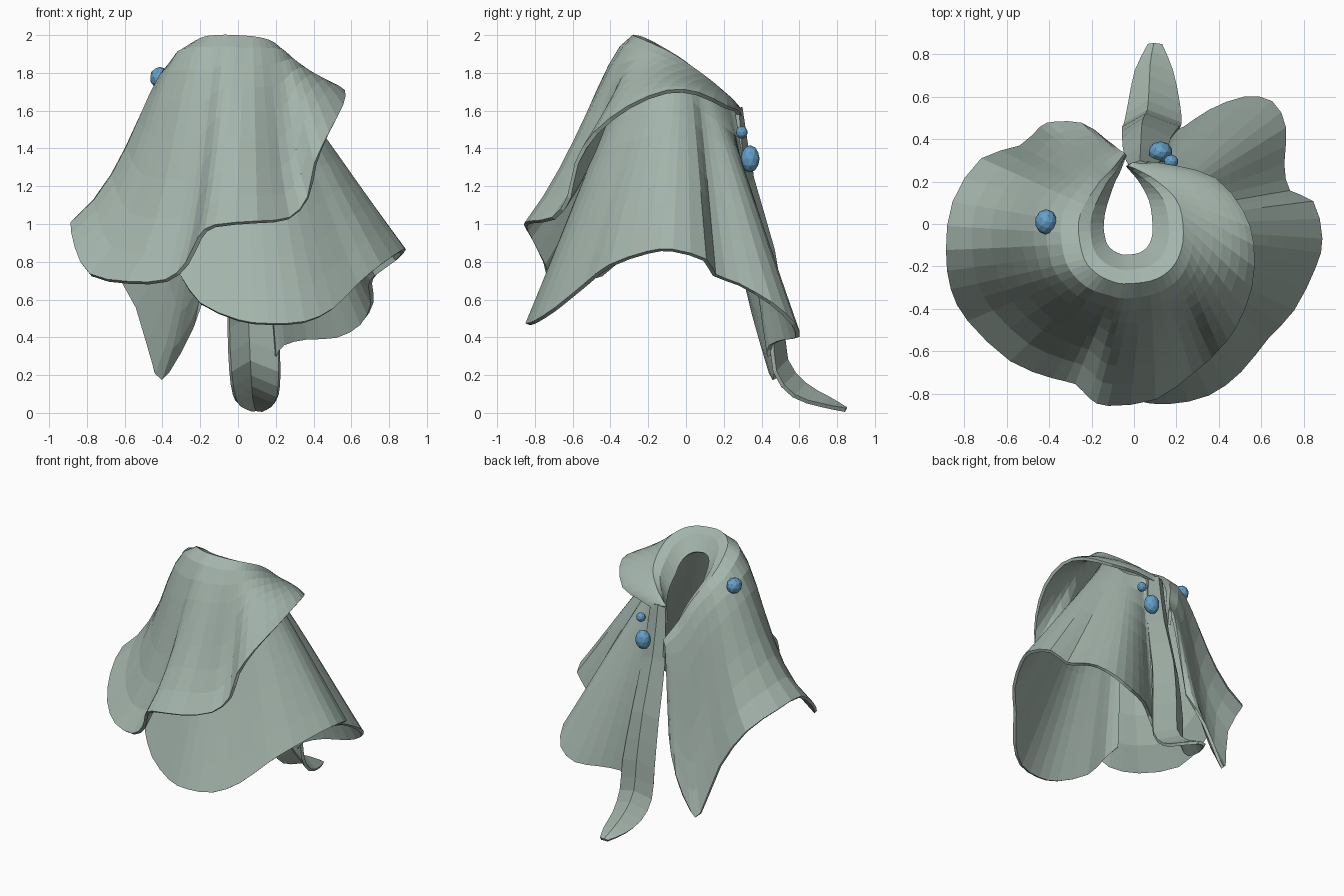
import bpy
import bmesh
import math
from mathutils import Vector

old = bpy.data.objects.get("Cube")
if old:
    bpy.data.objects.remove(old, do_unlink=True)


def make_material(name, rgb):
    mat = bpy.data.materials.new(name)
    mat.use_nodes = True
    colour = (*rgb, 1)
    mat.diffuse_color = colour
    mat.node_tree.nodes["Principled BSDF"].inputs["Base Color"].default_value = colour
    return mat


def curve_point(points, t):
    """Catmull-Rom point on a polyline, t runs from zero to one."""
    last = len(points) - 1
    pos = t * last
    i = min(int(pos), last - 1)
    f = pos - i
    b, c = Vector(points[i]), Vector(points[i + 1])
    a = Vector(points[i - 1]) if i else b * 2 - c
    d = Vector(points[i + 2]) if i + 2 <= last else c * 2 - b
    m, n = (c - a) / 2, (d - b) / 2
    return (b * (2 * f**3 - 3 * f**2 + 1) + m * (f**3 - 2 * f**2 + f)
            + c * (3 * f**2 - 2 * f**3) + n * (f**3 - f**2))


def drape(top, hem, shoulder, flare, rows=8):
    """Cubic cloth line; shoulder and flare are (outward, downward) fractions."""
    span = hem - top
    c1, c2 = [top + Vector((span.x * out, span.y * out, span.z * down))
              for out, down in (shoulder, flare)]
    line = []
    for r in range(rows + 1):
        t = r / rows
        s = 1 - t
        line.append(top * s**3 + c1 * 3 * s * s * t + c2 * 3 * s * t * t + hem * t**3)
    return line


def sheet(name, columns, mat, thickness=0.022):
    """Skin neighbouring columns into one faceted cloth panel with thickness."""
    bm = bmesh.new()
    grid = [[bm.verts.new(p) for p in col] for col in columns]
    for left, right in zip(grid, grid[1:]):
        for r in range(len(left) - 1):
            bm.faces.new((left[r], left[r + 1], right[r + 1], right[r]))
    bmesh.ops.recalc_face_normals(bm, faces=bm.faces)
    mesh = bpy.data.meshes.new(name)
    bm.to_mesh(mesh)
    bm.free()
    mesh.materials.append(mat)
    obj = bpy.data.objects.new(name, mesh)
    bpy.context.collection.objects.link(obj)
    solid = obj.modifiers.new("thickness", "SOLIDIFY")
    solid.thickness = thickness
    solid.offset = 0


cloth = make_material("sage cloth", (0.37, 0.46, 0.41))
blue = make_material("blue bead", (0.13, 0.35, 0.58))

# Outer wrap: collar crest and hem, from the back seam round the front
crest = [(-.05, .33, 1.38), (-.11, .25, 1.5), (-.18, .17, 1.66), (-.26, .02, 1.83),
         (-.24, -.15, 1.94), (-.18, -.23, 1.98), (-.1, -.27, 1.99), (-.03, -.28, 1.99),
         (.1, -.26, 1.98), (.19, -.19, 1.95), (.23, -.07, 1.89), (.21, .09, 1.78),
         (.11, .2, 1.69), (-.02, .28, 1.61)]
outer_hem = [(-.14, .39, .7), (-.24, .47, .46), (-.37, .475, .22), (-.44, .45, .21),
             (-.54, .36, .56), (-.72, .3, .85), (-.85, .1, .98), (-.88, -.12, 1.0),
             (-.86, -.3, .87), (-.78, -.45, .73), (-.58, -.64, .69), (-.38, -.72, .7),
             (-.27, -.75, .79), (-.2, -.82, .93), (-.12, -.85, .99), (.1, -.82, 1.01),
             (.27, -.7, 1.03), (.37, -.62, 1.14), (.41, -.58, 1.32), (.48, -.48, 1.48),
             (.55, -.3, 1.62), (.56, -.1, 1.7), (.51, .06, 1.69), (.38, .21, 1.62),
             (.2, .265, 1.6), (.06, .285, 1.57)]
columns = []
count = 2 * (len(outer_hem) - 1)
for k in range(count + 1):
    top, hem = curve_point(crest, k / count), curve_point(outer_hem, k / count)
    inner = Vector((top.x * 0.5 - 0.02, top.y * (0.55 if top.y < 0 else 1), top.z - 0.13))
    roll = top.lerp(inner, 0.45) + Vector((0, 0, 0.03))
    drop = min(1, top.z - hem.z)
    side = min(1, abs(hem.x) / 0.5)
    shoulder = (0.28 + 0.1 * side, 0.12 - 0.09 * side)
    flare = (0.84 - (0.32 + 0.15 * side) * drop, 0.25 + (0.4 + 0.09 * side) * drop)
    columns.append([inner, roll] + drape(top, hem, shoulder, flare))
sheet("outer_wrap", columns, cloth)

# Under wrap: shows below the outer hem and covers the left side and back
under_top = [(-.1, -.23, 1.92), (-.02, -.25, 1.93), (.07, -.23, 1.91), (.14, -.18, 1.88),
             (.18, -.1, 1.83), (.19, 0, 1.77), (.18, .08, 1.7), (.17, .14, 1.65),
             (.14, .2, 1.62), (.1, .25, 1.6)]
under_hem = [(-.36, -.6, .8), (-.3, -.68, .72), (-.2, -.74, .58), (0, -.82, .49),
             (.16, -.84, .47), (.35, -.8, .48), (.5, -.69, .55), (.63, -.53, .68),
             (.75, -.4, .78), (.85, -.2, .85), (.88, -.07, .86), (.84, .1, .81),
             (.73, .15, .73), (.7, .28, .68), (.71, .45, .58), (.65, .57, .47),
             (.52, .59, .4), (.36, .53, .39), (.24, .45, .36), (.2, .44, .3)]
count = 2 * (len(under_hem) - 1)
sheet("under_wrap", [drape(curve_point(under_top, k / count),
                           curve_point(under_hem, k / count), (0.35, 0.31), (0.67, 0.67))
                     for k in range(count + 1)], cloth)

# Back tail: a ridged strip of left edge, right edge, depth and height
tail_rows = [(-.02, .1, .27, 1.6), (-.04, .14, .31, 1.2), (-.05, .17, .4, .8),
             (-.05, .21, .45, .45), (-.04, .22, .47, .22), (-.02, .21, .57, .09),
             (.01, .18, .72, .04), (.07, .13, .845, .015)]
edges = [[], [], []]
for left, right, y, z in tail_rows:
    ridge = 0.06 * min(1, ((right - left) / 0.22)**2)
    edges[0].append((left, y, z))
    edges[1].append((left + (right - left) * 0.4, y + ridge, z + ridge))
    edges[2].append((right, y, z))
sheet("back_tail", [[curve_point(e, k / 14) for k in range(15)] for e in edges], cloth)

# Beads pinned to the cloth
for name, place, size in [("shoulder_bead", (-.415, .01, 1.775), (.052, .06, .057)),
                          ("large_back_bead", (.125, .34, 1.345), (.057, .05, .072)),
                          ("small_back_bead", (.175, .295, 1.485), (.034, .032, .034))]:
    bpy.ops.mesh.primitive_ico_sphere_add(subdivisions=2, radius=1, location=place)
    bead = bpy.context.object
    bead.name = name
    bead.scale = size
    bead.data.materials.append(blue)
    bpy.ops.object.shade_smooth_by_angle(angle=math.radians(15))
